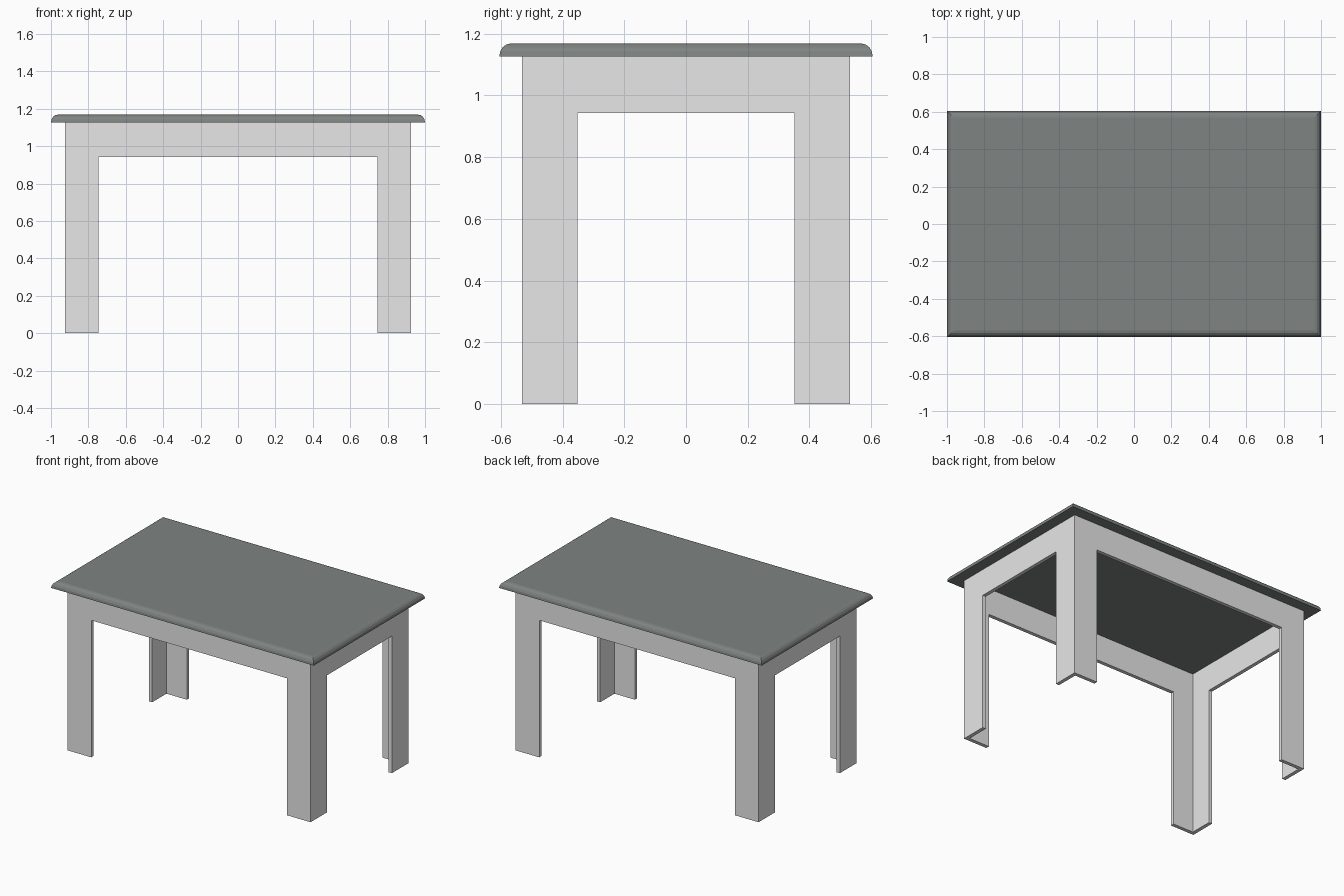
import bpy, bmesh, math

if "Cube" in bpy.data.objects:
    bpy.data.objects.remove(bpy.data.objects["Cube"])

def material(name, rgb):
    m = bpy.data.materials.new(name)
    m.diffuse_color = (*rgb, 1)
    m.use_nodes = True
    m.node_tree.nodes["Principled BSDF"].inputs["Base Color"].default_value = m.diffuse_color
    return m

frame_grey = material("frame pale grey", (0.8, 0.8, 0.8))
top_grey = material("top slate grey", (0.21, 0.23, 0.225))

def finish(name, bm, mat):
    bmesh.ops.recalc_face_normals(bm, faces=bm.faces)
    me = bpy.data.meshes.new(name)
    bm.to_mesh(me)
    bm.free()
    me.materials.append(mat)
    ob = bpy.data.objects.new(name, me)
    bpy.context.collection.objects.link(ob)
    return ob

HX, HY = 0.925, 0.532          # outer half sizes of the frame
LEG, THICK = 0.18, 0.025       # leg width, board thickness
APRON_Z, FRAME_Z, TOP_Z = 0.943, 1.126, 1.168

# Arch-shaped board: two legs joined by an apron, cut from one sheet
def arch_board(name, half, inner, place):
    pts = [(-half, 0), (-inner, 0), (-inner, APRON_Z), (inner, APRON_Z),
           (inner, 0), (half, 0), (half, FRAME_Z), (-half, FRAME_Z)]
    bm = bmesh.new()
    face = bm.faces.new([bm.verts.new(place(u, 0, z)) for u, z in pts])
    ext = bmesh.ops.extrude_face_region(bm, geom=[face])
    shift = [b - a for a, b in zip(place(0, 0, 0), place(0, THICK, 0))]
    bmesh.ops.translate(bm, vec=shift,
                        verts=[v for v in ext["geom"] if isinstance(v, bmesh.types.BMVert)])
    finish(name, bm, frame_grey)

for s, long_name, end_name in ((-1, "front_board", "left_board"),
                               (1, "back_board", "right_board")):
    arch_board(long_name, HX, HX - LEG, lambda u, d, z: (u, s * (HY - d), z))
    arch_board(end_name, HY - THICK, HY - LEG, lambda u, d, z: (s * (HX - d), u, z))

# Table top: stacked rectangles following a quarter-round edge
bm = bmesh.new()
SEG, INSET = 4, 0.036
rings = []
for i in range(SEG + 1):
    a = math.pi / 2 * i / SEG
    inset = INSET * (1 - math.cos(a))
    z = FRAME_Z + (TOP_Z - FRAME_Z) * math.sin(a)
    x, y = 1 - inset, 0.605 - inset
    rings.append([bm.verts.new((sx * x, sy * y, z))
                  for sx, sy in ((-1, -1), (1, -1), (1, 1), (-1, 1))])
for lo, hi in zip(rings, rings[1:]):
    for k in range(4):
        n = (k + 1) % 4
        bm.faces.new((lo[k], lo[n], hi[n], hi[k]))
bm.faces.new(rings[0])
bm.faces.new(rings[-1])
finish("table_top", bm, top_grey)
